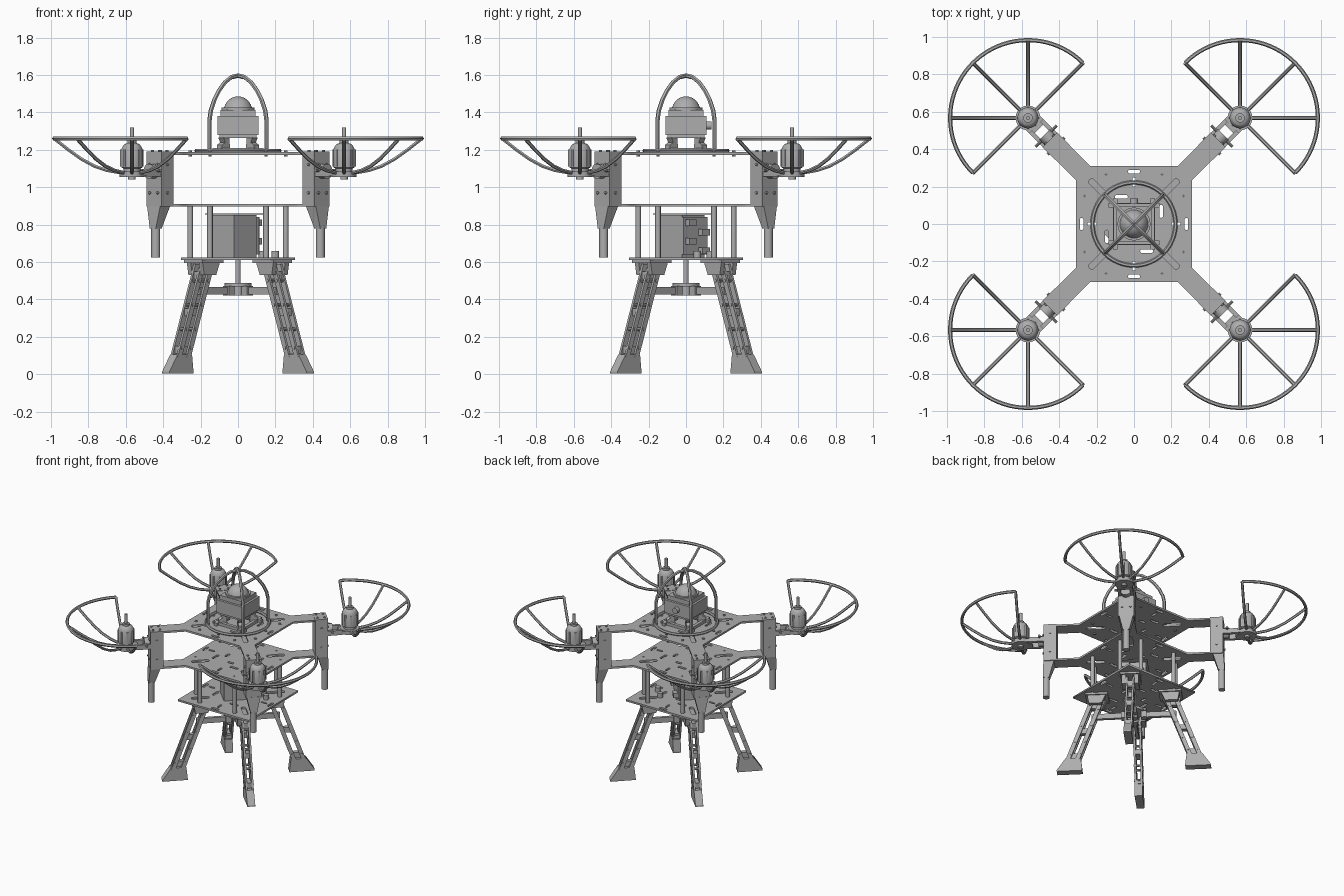
import bpy, bmesh
from math import sin, cos, pi, radians, sqrt
from mathutils import Matrix, Vector

cube = bpy.data.objects.get("Cube")
if cube:
    bpy.data.objects.remove(cube)

grey = bpy.data.materials.new("mid_grey")
grey.use_nodes = True
grey.diffuse_color = (0.42, 0.42, 0.42, 1)
grey.node_tree.nodes["Principled BSDF"].inputs["Base Color"].default_value = grey.diffuse_color
DIAGONALS = [45, 135, 225, 315]


def add(name, mesh, smooth=False):
    obj = bpy.data.objects.new(name, mesh)
    bpy.context.collection.objects.link(obj)
    mesh.materials.clear()
    mesh.materials.append(grey)
    if smooth:
        bpy.ops.object.select_all(action='DESELECT')
        obj.select_set(True)
        bpy.context.view_layer.objects.active = obj
        bpy.ops.object.shade_smooth_by_angle(angle=radians(35))
    return obj


def from_bmesh(name, bm, smooth=False):
    bmesh.ops.recalc_face_normals(bm, faces=bm.faces[:])
    mesh = bpy.data.meshes.new(name)
    bm.to_mesh(mesh)
    bm.free()
    return add(name, mesh, smooth)


def around(obj, angles=DIAGONALS):
    """Place rotated linked copies of a part about the vertical axis."""
    obj.rotation_euler.z = radians(angles[0])
    for a in angles[1:]:
        twin = obj.copy()
        twin.rotation_euler.z = radians(a)
        bpy.context.collection.objects.link(twin)


def box(name, center, size):
    bm = bmesh.new()
    bmesh.ops.create_cube(bm, size=1, matrix=Matrix.Translation(center) @ Matrix.Diagonal((*size, 1)))
    return from_bmesh(name, bm)


def cylinder(name, center, radius, depth, axis=(0, 0, 1), sides=24, top=None):
    bm = bmesh.new()
    turn = Vector((0, 0, 1)).rotation_difference(Vector(axis)).to_matrix().to_4x4()
    bmesh.ops.create_cone(bm, cap_ends=True, segments=sides, radius1=radius,
                          radius2=radius if top is None else top, depth=depth,
                          matrix=Matrix.Translation(center) @ turn)
    return from_bmesh(name, bm, True)


def lathe(name, profile, x=0, sides=32):
    bm = bmesh.new()
    verts = [bm.verts.new((r, 0, z)) for r, z in profile]
    edges = [bm.edges.new(pair) for pair in zip(verts, verts[1:])]
    bmesh.ops.spin(bm, geom=verts + edges, cent=(0, 0, 0), axis=(0, 0, 1), angle=2 * pi, steps=sides)
    bmesh.ops.remove_doubles(bm, verts=bm.verts[:], dist=0.0005)
    bmesh.ops.translate(bm, verts=bm.verts[:], vec=(x, 0, 0))
    return from_bmesh(name, bm, True)


def prism(name, outline, width, y=0):
    """Extrude an outline in the radial-height plane sideways."""
    bm = bmesh.new()
    face = bm.faces.new([bm.verts.new((x, y - width / 2, z)) for x, z in outline])
    out = bmesh.ops.extrude_face_region(bm, geom=[face])
    bmesh.ops.translate(bm, verts=[v for v in out["geom"] if isinstance(v, bmesh.types.BMVert)], vec=(0, width, 0))
    return from_bmesh(name, bm)


def curve_mesh(name, splines, cyclic, smooth, **settings):
    data = bpy.data.curves.new(name, 'CURVE')
    for key, value in settings.items():
        setattr(data, key, value)
    for pts in splines:
        spline = data.splines.new('POLY')
        spline.points.add(len(pts) - 1)
        for p, co in zip(spline.points, pts):
            p.co = (*co, 1)
        spline.use_cyclic_u = cyclic
    temp = bpy.data.objects.new(name, data)
    bpy.context.collection.objects.link(temp)
    mesh = bpy.data.meshes.new_from_object(temp.evaluated_get(bpy.context.evaluated_depsgraph_get()))
    bpy.data.objects.remove(temp)
    return add(name, mesh, smooth)


def tube(name, pts, radius, cyclic=False):
    return curve_mesh(name, [pts], cyclic, True, dimensions='3D', bevel_depth=radius,
                      bevel_resolution=1, use_fill_caps=True)


def plate(name, outline, holes, z, thick):
    obj = curve_mesh(name, [[(x, y, 0) for x, y in o] for o in [outline] + holes], True, False,
                     dimensions='2D', fill_mode='BOTH', extrude=thick / 2)
    obj.location.z = z
    return obj


def slot(radius, angle, length, width, turn=0):
    """Rounded slot at a polar position, lying along the radius plus a turn."""
    a, t, w = radians(angle), radians(angle + turn), width / 2
    pts = []
    for side in (1, -1):
        for i in range(7):
            b = t - pi / 2 * side + side * pi * i / 6 if side == 1 else t + pi / 2 + pi * i / 6
            pts.append((radius * cos(a) + side * (length / 2 - w) * cos(t) + w * cos(b),
                        radius * sin(a) + side * (length / 2 - w) * sin(t) + w * sin(b)))
    return pts


def spin_points(pts, k):
    c, s = cos(k * pi / 2), sin(k * pi / 2)
    return [(x * c - y * s, x * s + y * c) for x, y in pts]


# Body plates with four arms and slots
corner = [(0.31, 0.235), (0.365, 0.29), (0.445, 0.37), (0.37, 0.445), (0.29, 0.365), (0.235, 0.31)]
body = [p for k in range(4) for p in spin_points(corner, k)]
holes = []
for k in range(4):
    q = 90 * k
    holes += [slot(0.28, q, 0.065, 0.02, 90), slot(0.27, q + 45, 0.13, 0.034),
              slot(0.30, q + 30, 0.014, 0.0139), slot(0.30, q + 60, 0.014, 0.0139),
              slot(0.225, q, 0.05, 0.016), slot(0.16, q + 25, 0.07, 0.02, 65), slot(0.09, q, 0.05, 0.02, 90)]
plate("top_plate", body, holes, 1.18, 0.014)
plate("middle_plate", body, holes, 0.903, 0.014)
square = [(0.305, 0.305), (-0.305, 0.305), (-0.305, -0.305), (0.305, -0.305)]
plate("base_plate", square, holes[:], 0.617, 0.014)

# Standoffs between the base and middle plates
for x, y in ((0.255, 0.15), (0.15, 0.255)):
    around(cylinder("standoff", (x, y, 0.76), 0.015, 0.28, sides=12), [0, 90, 180, 270])
    around(cylinder("plate_bolt", (x, y, 1.18), 0.009, 0.03, sides=8), [0, 90, 180, 270])

# Corner brackets with tapered landing tubes
around(box("corner_bracket", (0.59, 0, 1.043), (0.092, 0.113, 0.294)))
bm = bmesh.new()
bmesh.ops.create_cube(bm, size=1, matrix=Matrix.Translation((0.6, 0, 0.84)) @ Matrix.Diagonal((0.075, 0.1, 0.12, 1)))
for v in bm.verts:
    if v.co.z < 0.84:
        v.co = (0.622 + (v.co.x - 0.6) * 0.6, v.co.y * 0.46, v.co.z)
around(from_bmesh("bracket_taper", bm))
around(cylinder("landing_tube", (0.622, 0, 0.71), 0.024, 0.17))
for z in (0.97, 1.12):
    for y in (-0.03, 0.03):
        around(cylinder("bracket_bolt", (0.638, y, z), 0.008, 0.012, (1, 0, 0), 8))
    around(cylinder("side_bolt", (0.59, 0, z), 0.008, 0.125, (0, 1, 0), 8))
for x in (0.565, 0.615):
    for y in (-0.03, 0.03):
        around(cylinder("top_bolt", (x, y, 1.192), 0.008, 0.012, sides=8))

# Motor mounts
around(cylinder("mount_joint", (0.655, 0, 1.085), 0.04, 0.04, (1, 0, 0)))
for y in (-0.043, 0.043):
    around(box("mount_fork", (0.685, y, 1.075), (0.11, 0.022, 0.036)))
around(cylinder("mount_crossbar", (0.665, 0, 1.09), 0.008, 0.16, (0, 1, 0), 10))
around(box("mount_plate", (0.76, 0, 1.07), (0.08, 0.108, 0.022)))
around(lathe("mount_disc", [(0, 1.055), (0.066, 1.055), (0.066, 1.085), (0, 1.085)], 0.802))

# Motors
M = 0.802
around(lathe("motor", [(0, 1.04), (0.02, 1.04), (0.02, 1.085), (0.045, 1.085), (0.045, 1.1), (0.056, 1.105),
                       (0.056, 1.205), (0.045, 1.225), (0.04, 1.23), (0.025, 1.235), (0.025, 1.25),
                       (0.011, 1.25), (0.011, 1.32), (0, 1.32)], M))
for i in range(8):
    a = i * pi / 4
    around(box("motor_rib", (M + 0.054 * cos(a), 0.054 * sin(a), 1.155), (0.012, 0.012, 0.09)))

# Half-circle rotor guards with five curved spokes
rim = [(M + 0.416 * cos(a), 0.416 * sin(a), 1.26) for a in [pi * (i / 40 - 0.5) for i in range(41)]]
around(tube("guard_rim", rim, 0.011))
drop = [(0.05, 1.075), (0.135, 1.09), (0.2, 1.112), (0.27, 1.15), (0.34, 1.2), (0.416, 1.26)]
for i in range(5):
    a = pi * (i / 4 - 0.5)
    around(tube("guard_spoke", [(M + r * cos(a), r * sin(a), z) for r, z in drop], 0.01))

# Legs: paired rails, hip brackets, wedge feet
for shift in (-0.034, 0.034):
    for y in (-0.022, 0.022):
        around(prism("leg_rail", [(0.255 + shift - 0.016, 0.59), (0.255 + shift + 0.016, 0.59),
                                  (0.435 + shift + 0.016, 0.09), (0.435 + shift - 0.016, 0.09)], 0.014, y))
    for z in (0.14, 0.24, 0.37, 0.5):
        around(cylinder("leg_bolt", (0.255 + shift + (0.59 - z) * 0.36, 0, z), 0.009, 0.064, (0, 1, 0), 8))
for z in (0.13, 0.33, 0.53):
    x = 0.255 + (0.59 - z) * 0.36
    around(box("leg_spacer", (x, 0, z), (0.085, 0.032, 0.04)))
for y in (-0.045, 0.045):
    around(prism("hip_bracket", [(0.19, 0.612), (0.33, 0.612), (0.315, 0.53), (0.225, 0.53)], 0.03, y))
around(box("hip_plate", (0.26, 0, 0.603), (0.16, 0.14, 0.016)))
around(prism("foot", [(0.375, 0.105), (0.485, 0.105), (0.545, 0.015), (0.545, 0.005), (0.365, 0.005), (0.365, 0.02)], 0.056))

# Centre post and leg braces
lathe("centre_post", [(0, 0.61), (0.014, 0.61), (0.014, 0.488), (0.072, 0.488), (0.072, 0.468), (0.025, 0.468),
                      (0.025, 0.42), (0, 0.42)])
around(box("leg_brace", (0.175, 0, 0.447), (0.25, 0.022, 0.04)))
around(box("brace_clevis", (0.07, 0, 0.447), (0.04, 0.045, 0.05)))

# Control box, circuit board and ports between the lower plates
box("control_box", (-0.03, 0, 0.737), (0.17, 0.17, 0.226)).rotation_euler.z = pi / 4
box("circuit_board", (0.066, 0, 0.74), (0.012, 0.18, 0.2)).rotation_euler.z = pi / 4
for i, z in enumerate((0.66, 0.71, 0.76, 0.81)):
    box("port", (0.085, 0.05 * (-1) ** i, z), (0.035, 0.055, 0.035)).rotation_euler.z = pi / 4
for x, y in ((0.2, 0.06), (0.13, 0.13)):
    cylinder("connector", (x, y, 0.64), 0.02, 0.035, sides=12)
box("box_lid", (-0.03, 0, 0.856), (0.24, 0.2, 0.006)).rotation_euler.z = pi / 4

# Sensor head with its stand and dome
box("sensor_body", (0, 0, 1.33), (0.22, 0.22, 0.1))
box("sensor_top", (0, 0, 1.395), (0.185, 0.185, 0.035))
dome = [(0.075 * cos(pi * i / 16), 1.41 + 0.075 * sin(pi * i / 16)) for i in range(9)]
lathe("sensor_dome", [(0, 1.38), (0.088, 1.38), (0.088, 1.425), (0.075, 1.425)] + dome[2:])
cylinder("sensor_knob", (0, 0.12, 1.33), 0.022, 0.035, (0, 1, 0), 16)
box("stand_plate", (0, 0, 1.272), (0.2, 0.2, 0.016))
around(prism("stand_foot", [(0.08, 1.2), (0.14, 1.2), (0.14, 1.225), (0.115, 1.24), (0.13, 1.266), (0.085, 1.266)], 0.04))
around(box("stand_rail", (0.1, 0, 1.198), (0.024, 0.27, 0.022)), [0, 90, 180, 270])

# Protective cage: base ring and two crossed arches
ring = [(0.222 * cos(i * pi / 24), 0.222 * sin(i * pi / 24), 1.195) for i in range(48)]
tube("cage_ring", ring, 0.011, True)
half = [(0.215, 1.19), (0.215, 1.36), (0.205, 1.41), (0.18, 1.465), (0.145, 1.515), (0.1, 1.56), (0.05, 1.588)]
arch = [(x, 0, z) for x, z in half] + [(0, 0, 1.596)] + [(-x, 0, z) for x, z in half[::-1]]
around(tube("cage_arch", arch, 0.012), [45, 135])
